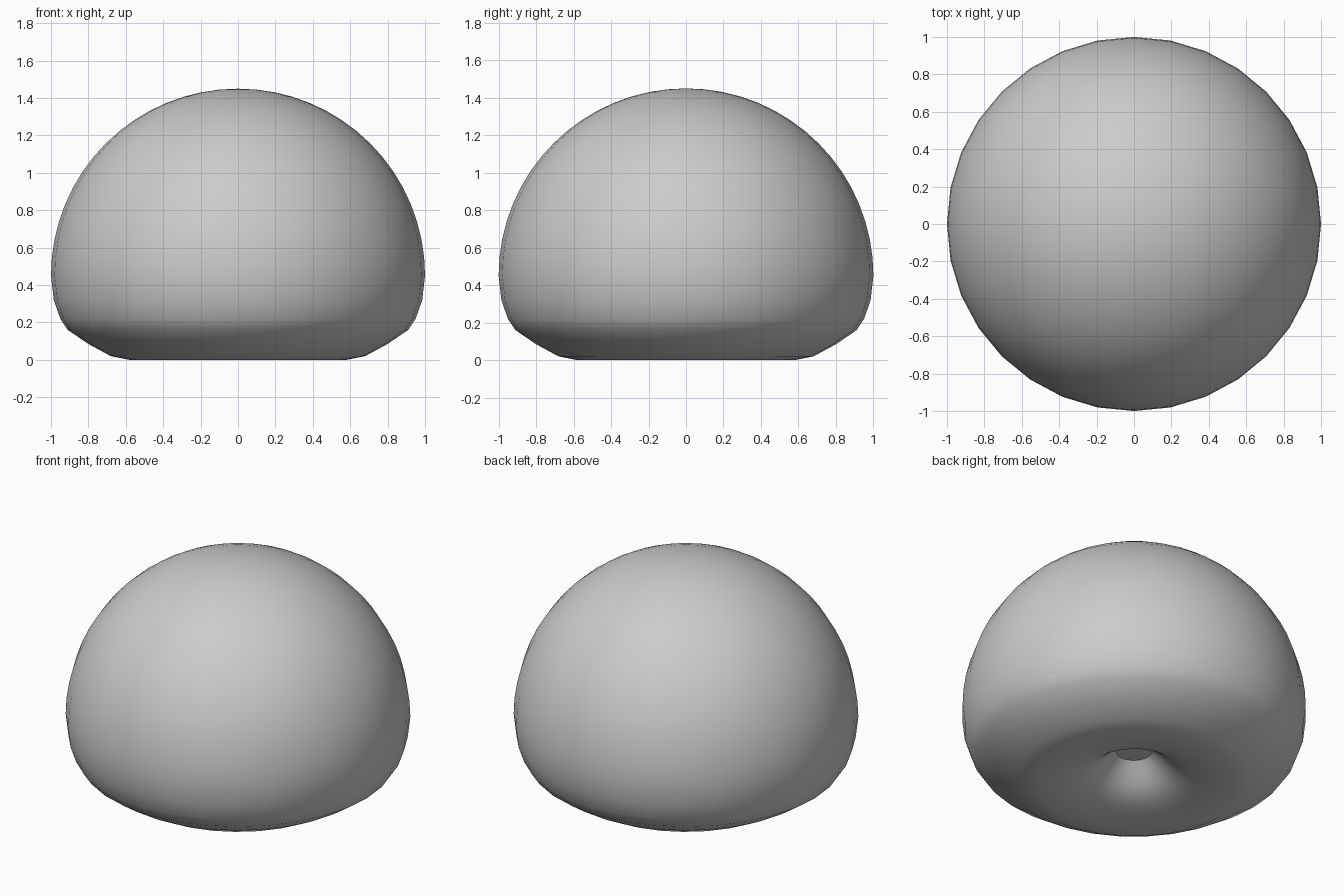
import bpy, bmesh, math

if "Cube" in bpy.data.objects:
    bpy.data.objects.remove(bpy.data.objects["Cube"])

SEGS = 32

# Profile (radius, height): underside dimple, rounded rim, then the dome
profile = [(0.105, 0.195), (0.16, 0.145), (0.21, 0.095), (0.27, 0.055), (0.34, 0.03),
           (0.44, 0.01), (0.58, 0.0), (0.68, 0.02), (0.80, 0.085), (0.91, 0.16),
           (0.95, 0.22), (0.985, 0.32)]
for i in range(16):
    a = math.radians(90) * i / 16
    profile.append((math.cos(a), 0.45 + math.sin(a)))

bm = bmesh.new()
rings = []
for r, z in profile:
    rings.append([bm.verts.new((r * math.cos(2 * math.pi * k / SEGS),
                                r * math.sin(2 * math.pi * k / SEGS), z))
                  for k in range(SEGS)])
for lower, upper in zip(rings, rings[1:]):
    for k in range(SEGS):
        n = (k + 1) % SEGS
        bm.faces.new((lower[k], lower[n], upper[n], upper[k]))

# Dimple ceiling and dome tip
ceiling = bm.verts.new((0, 0, 0.195))
tip = bm.verts.new((0, 0, 1.45))
for k in range(SEGS):
    n = (k + 1) % SEGS
    bm.faces.new((ceiling, rings[0][n], rings[0][k]))
    bm.faces.new((tip, rings[-1][k], rings[-1][n]))
bmesh.ops.recalc_face_normals(bm, faces=bm.faces)

mesh = bpy.data.meshes.new("dome_cap")
bm.to_mesh(mesh)
bm.free()
cap = bpy.data.objects.new("dome_cap", mesh)
bpy.context.collection.objects.link(cap)
bpy.context.view_layer.objects.active = cap
cap.select_set(True)
bpy.ops.object.shade_smooth_by_angle(angle=math.radians(40))
